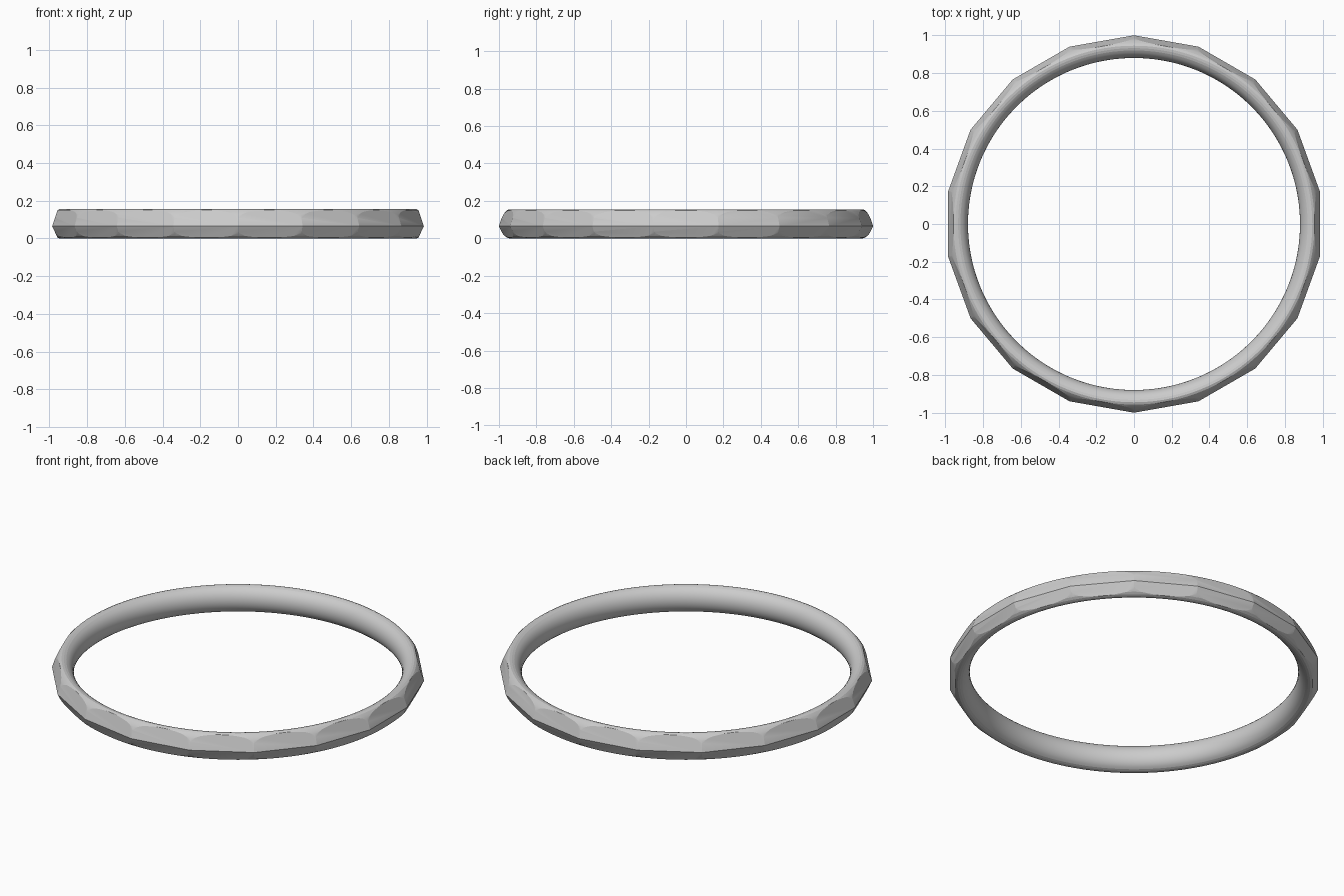
import bpy, bmesh, math
from mathutils import Vector

if "Cube" in bpy.data.objects:
    bpy.data.objects.remove(bpy.data.objects["Cube"])

SIDES = 18      # flats round the outside
STEPS = 216     # segments of the turned body

# Cross-section (radius, height): crowned outside, then domed inside
profile = [(0.945, 0.155), (0.957, 0.150), (0.968, 0.139), (0.977, 0.126), (0.985, 0.110),
           (0.995, 0.088), (1.003, 0.065), (0.998, 0.050), (0.986, 0.035),
           (0.979, 0.024), (0.970, 0.013), (0.957, 0.004), (0.945, 0.0)]
for i in range(1, 16):
    a = math.pi * i / 16
    profile.append((0.945 - 0.065 * math.sin(a), 0.0775 - 0.0775 * math.cos(a)))

# Turned body
bm = bmesh.new()
rings = []
for s in range(STEPS):
    a = 2 * math.pi * s / STEPS
    rings.append([bm.verts.new((r * math.cos(a), r * math.sin(a), z)) for r, z in profile])
n = len(profile)
for s in range(STEPS):
    p, q = rings[s], rings[(s + 1) % STEPS]
    for i in range(n):
        j = (i + 1) % n
        bm.faces.new((p[i], p[j], q[j], q[i]))
bmesh.ops.recalc_face_normals(bm, faces=bm.faces)


def cut_flat(angle, ridge, rim):
    """Slice one flat facet running from the middle ridge to near the rim."""
    dr, dz = rim[0] - ridge[0], rim[1] - ridge[1]
    nr, nz = abs(dz), -dr * (1 if dz > 0 else -1)
    c, s = math.cos(angle), math.sin(angle)
    res = bmesh.ops.bisect_plane(
        bm, geom=bm.verts[:] + bm.edges[:] + bm.faces[:], dist=1e-6,
        plane_co=Vector((ridge[0] * c, ridge[0] * s, ridge[1])),
        plane_no=Vector((nr * c, nr * s, nz)), clear_outer=True)
    edges = [e for e in res["geom_cut"] if isinstance(e, bmesh.types.BMEdge) and e.is_boundary]
    bmesh.ops.holes_fill(bm, edges=edges, sides=0)


# Upper and lower rows of facets
for k in range(SIDES):
    a = 2 * math.pi * k / SIDES
    cut_flat(a, (0.985, 0.065), (0.957, 0.150))
    cut_flat(a, (0.985, 0.065), (0.957, 0.004))
bmesh.ops.recalc_face_normals(bm, faces=bm.faces)

mesh = bpy.data.meshes.new("faceted_bangle")
bm.to_mesh(mesh)
bm.free()
bangle = bpy.data.objects.new("faceted_bangle", mesh)
bpy.context.collection.objects.link(bangle)
bpy.context.view_layer.objects.active = bangle
bangle.select_set(True)
bpy.ops.object.shade_smooth_by_angle(angle=math.radians(12))
